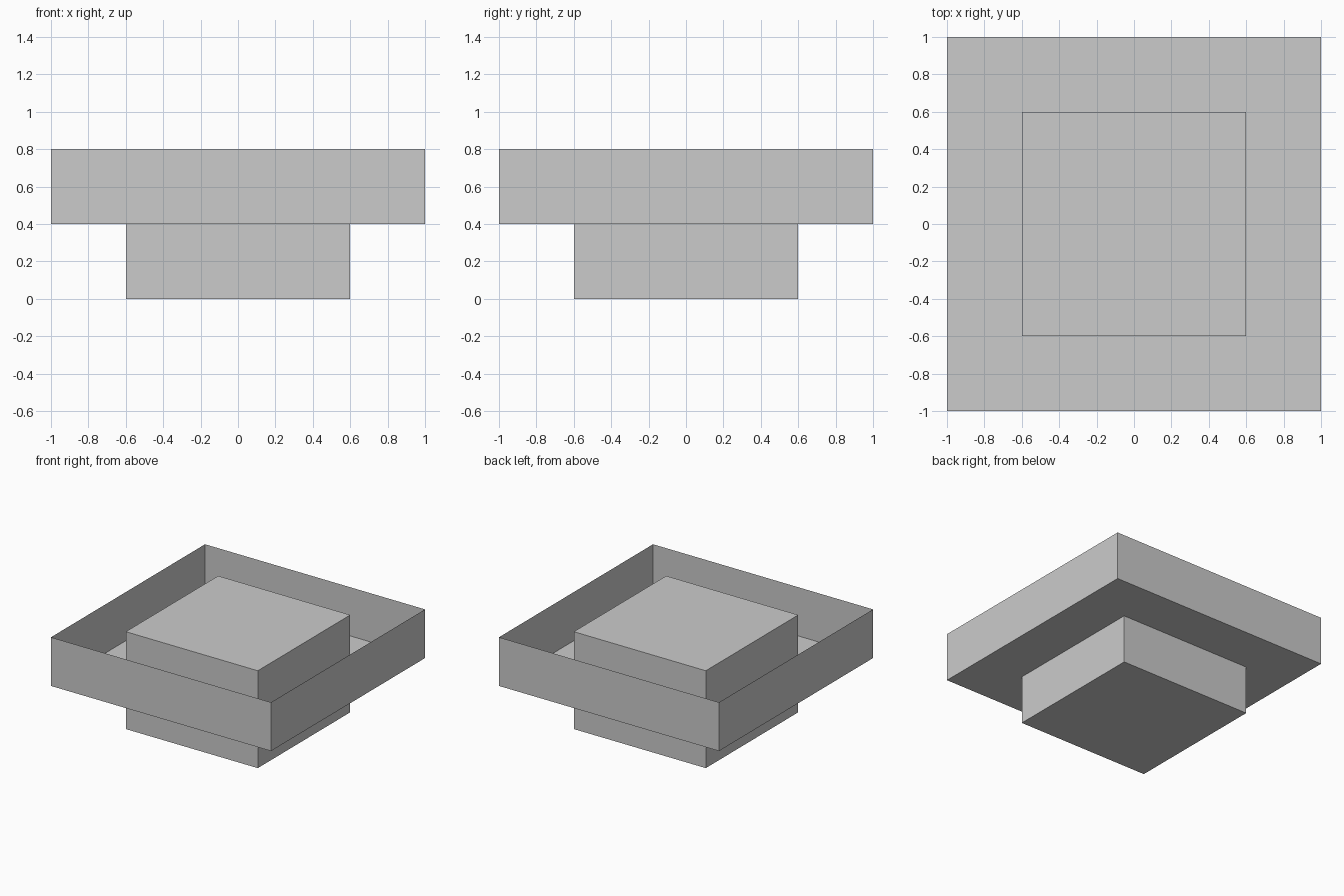
import bpy
import bmesh

if "Cube" in bpy.data.objects:
    bpy.data.objects.remove(bpy.data.objects["Cube"])

grey = bpy.data.materials.new("light grey")
grey.diffuse_color = (0.6, 0.6, 0.6, 1)
grey.use_nodes = True
grey.node_tree.nodes["Principled BSDF"].inputs["Base Color"].default_value = grey.diffuse_color


def make_object(name, bm):
    mesh = bpy.data.meshes.new(name)
    bm.to_mesh(mesh)
    bm.free()
    mesh.materials.append(grey)
    obj = bpy.data.objects.new(name, mesh)
    bpy.context.collection.objects.link(obj)
    return obj


def square(bm, half, z):
    corners = [(-1, -1), (1, -1), (1, 1), (-1, 1)]
    return [bm.verts.new((x * half, y * half, z)) for x, y in corners]


def bridge(bm, a, b):
    for i in range(4):
        j = (i + 1) % 4
        bm.faces.new((a[i], a[j], b[j], b[i]))


# Central block, standing on the ground and rising to the tray rim
bm = bmesh.new()
low, high = square(bm, 0.6, 0), square(bm, 0.6, 0.8)
bridge(bm, low, high)
bm.faces.new(low[::-1])
bm.faces.new(high)
make_object("central_block", bm)

# Open tray around the block: sheet floor ring and four sheet walls
bm = bmesh.new()
inner, outer, rim = square(bm, 0.6, 0.4), square(bm, 1, 0.4), square(bm, 1, 0.8)
bridge(bm, inner, outer)
bridge(bm, outer, rim)
bmesh.ops.recalc_face_normals(bm, faces=bm.faces)
tray = make_object("outer_tray", bm)
